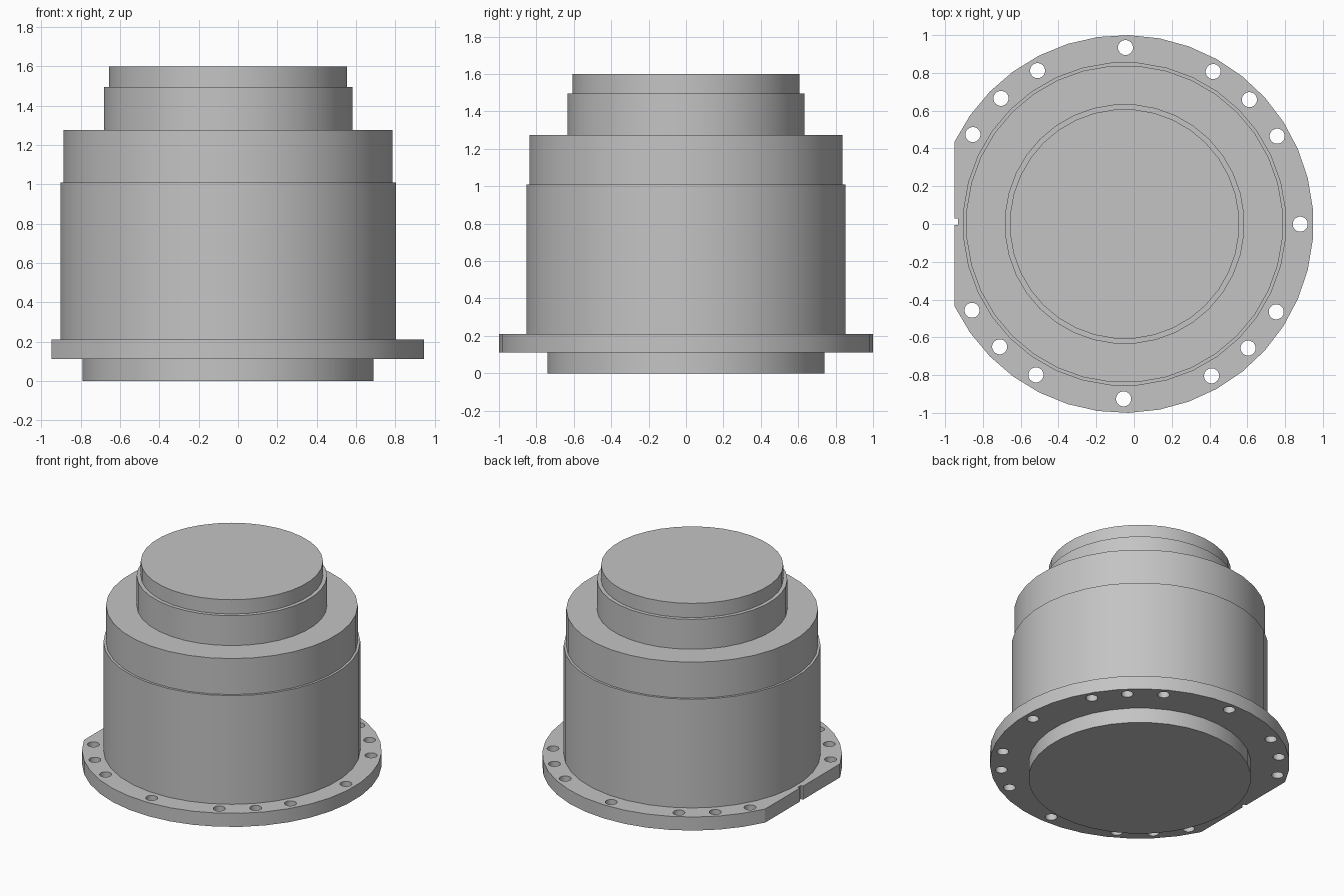
import bpy
import bmesh
from math import radians, cos, sin, acos, pi

cube = bpy.data.objects.get("Cube")
if cube:
    bpy.data.objects.remove(cube, do_unlink=True)

AXIS_X = -0.05

metal = bpy.data.materials.new("plain grey metal")
metal.use_nodes = True
grey = (0.55, 0.55, 0.55, 1)
metal.diffuse_color = grey
metal.node_tree.nodes["Principled BSDF"].inputs["Base Color"].default_value = grey


def finish(name, bm):
    bmesh.ops.recalc_face_normals(bm, faces=bm.faces[:])
    mesh = bpy.data.meshes.new(name)
    bm.to_mesh(mesh)
    bm.free()
    mesh.materials.append(metal)
    obj = bpy.data.objects.new(name, mesh)
    bpy.context.collection.objects.link(obj)
    return obj


def smooth(obj):
    bpy.ops.object.select_all(action="DESELECT")
    obj.select_set(True)
    bpy.context.view_layer.objects.active = obj
    bpy.ops.object.shade_smooth_by_angle(angle=radians(30))


def prism(bm, outline, low, high):
    """Extrude a closed outline from one height to another."""
    base = bm.faces.new([bm.verts.new((x, y, low)) for x, y in outline])
    top = bmesh.ops.extrude_face_region(bm, geom=[base], use_keep_orig=True)
    verts = [v for v in top["geom"] if isinstance(v, bmesh.types.BMVert)]
    bmesh.ops.translate(bm, verts=verts, vec=(0, 0, high - low))


def circle(cx, cy, radius, count):
    steps = [2 * pi * (i + 0.5) / count for i in range(count)]
    return [(cx + radius * cos(a), cy + radius * sin(a)) for a in steps]


# Stepped round housing: name, radius, bottom, top
for name, radius, low, high in (
    ("base_spigot", 0.743, 0, 0.11),
    ("main_body", 0.857, 0.21, 1.01),
    ("upper_body", 0.84, 1.01, 1.275),
    ("neck", 0.635, 1.275, 1.495),
    ("top_cap", 0.608, 1.495, 1.6),
):
    bm = bmesh.new()
    prism(bm, circle(AXIS_X, 0, radius, 36), low, high)
    smooth(finish(name, bm))

# Flange outline: a long arc closed by a flat side with a small notch
FLAT = -0.95
half = acos(FLAT - AXIS_X)
ARC = 33
outline = []
for i in range(ARC + 1):
    a = -half + 2 * half * i / ARC
    outline.append((AXIS_X + cos(a), sin(a)))
outline += [(FLAT, 0.03), (FLAT + 0.018, 0.03), (FLAT + 0.018, -0.005), (FLAT, -0.005)]
bm = bmesh.new()
prism(bm, outline, 0.11, 0.21)
flange = finish("mounting_flange", bm)

# Bolt holes on a ring, none on the flat side
bm = bmesh.new()
for angle in (0, 30, 45, 60, 90, 120, 135, 150):
    for side in ((1,) if angle == 0 else (1, -1)):
        a = radians(side * angle - 0.3)
        prism(bm, circle(AXIS_X + 0.93 * cos(a), 0.004 + 0.93 * sin(a), 0.04, 20), 0.05, 0.3)
cutter = finish("bolt_hole_cutter", bm)
cutter.hide_render = True

cut = flange.modifiers.new("bolt_holes", "BOOLEAN")
cut.operation = "DIFFERENCE"
cut.solver = "EXACT"
cut.object = cutter
bpy.context.view_layer.objects.active = flange
bpy.ops.object.modifier_apply(modifier=cut.name)
bpy.data.objects.remove(cutter, do_unlink=True)
smooth(flange)
